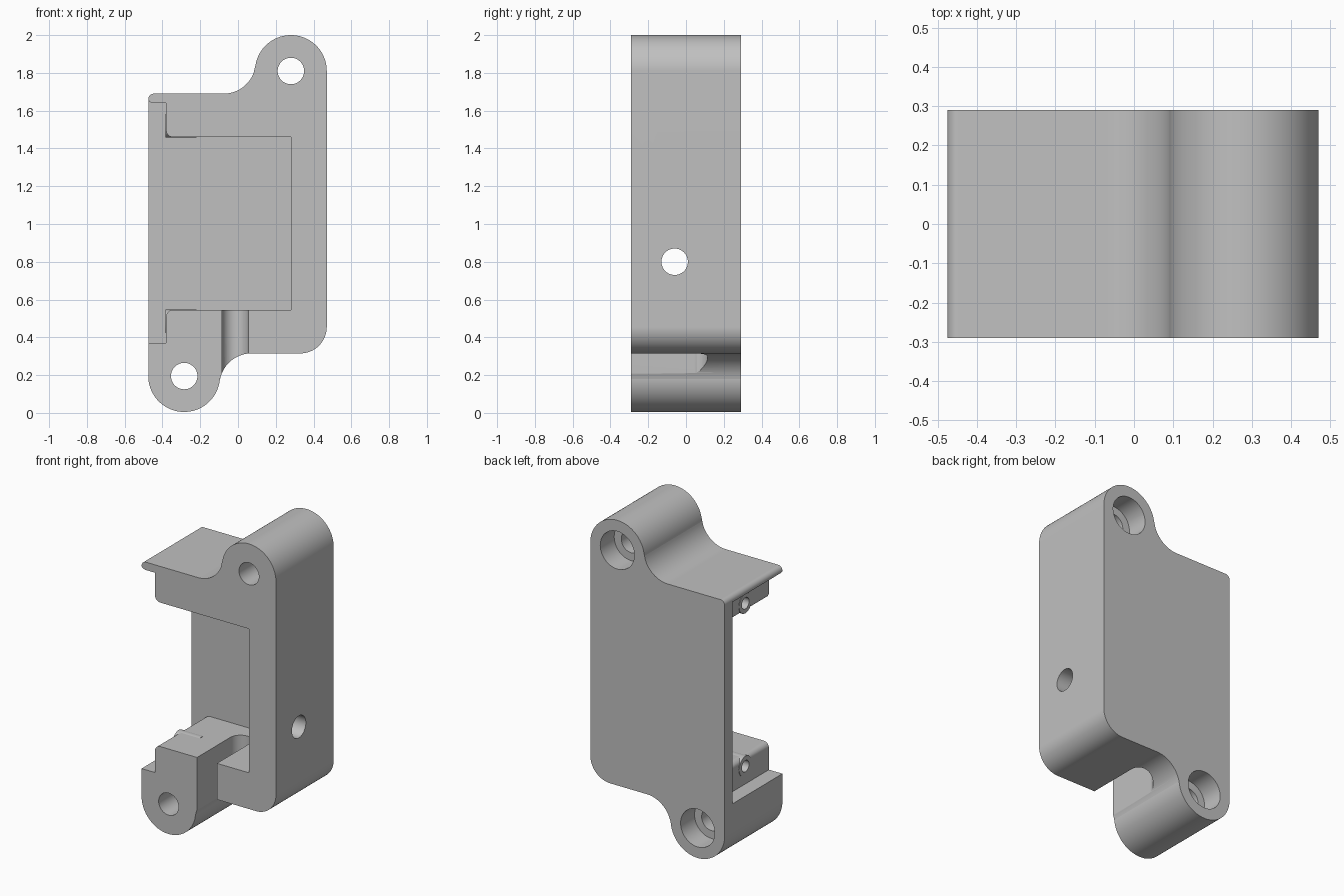
import bpy, bmesh, math
from mathutils import Vector, Matrix

cube = bpy.data.objects.get("Cube")
if cube:
    bpy.data.objects.remove(cube, do_unlink=True)

grey = bpy.data.materials.new("neutral_grey")
grey.use_nodes = True
colour = (0.53, 0.53, 0.53, 1)
grey.diffuse_color = colour
grey.node_tree.nodes["Principled BSDF"].inputs["Base Color"].default_value = colour

HALF = 0.29          # half depth of the housing
UPPER, LOWER = (0.28, 1.81), (-0.285, 0.195)   # mounting ear centres
EAR = 0.19


def arc(centre, radius, start, end, steps=20):
    """Points along an arc, angles in degrees."""
    angles = [math.radians(start + (end - start) * i / steps) for i in range(steps + 1)]
    return [(centre[0] + radius * math.cos(a), centre[1] + radius * math.sin(a)) for a in angles]


def make_object(name, bm):
    bmesh.ops.recalc_face_normals(bm, faces=bm.faces[:])
    mesh = bpy.data.meshes.new(name)
    bm.to_mesh(mesh)
    bm.free()
    mesh.materials.append(grey)
    obj = bpy.data.objects.new(name, mesh)
    bpy.context.collection.objects.link(obj)
    return obj


def prism(name, profile, low, high, axis="Y"):
    """Extrude a profile given in XZ along Y, or in XY along Z."""
    bm = bmesh.new()
    place = (lambda p: (p[0], low, p[1])) if axis == "Y" else (lambda p: (p[0], p[1], low))
    step = Vector((0, high - low, 0)) if axis == "Y" else Vector((0, 0, high - low))
    face = bm.faces.new([bm.verts.new(place(p)) for p in profile])
    grown = bmesh.ops.extrude_face_region(bm, geom=[face])["geom"]
    bmesh.ops.translate(bm, vec=step, verts=[v for v in grown if isinstance(v, bmesh.types.BMVert)])
    return make_object(name, bm)


def rod(name, radius, start, end):
    """Cylinder between two points."""
    start, end = Vector(start), Vector(end)
    span = end - start
    turn = span.to_track_quat("Z", "Y").to_matrix().to_4x4()
    bm = bmesh.new()
    bmesh.ops.create_cone(bm, cap_ends=True, segments=48, radius1=radius, radius2=radius,
                          depth=span.length, matrix=Matrix.Translation((start + end) / 2) @ turn)
    return make_object(name, bm)


# Outer outline: two diagonal ears blended into a slim body
blend = 0.17
rise = math.degrees(math.asin(0.05 / (EAR + blend)))
reach = math.sqrt((EAR + blend) ** 2 - 0.05 ** 2)
outline = arc(UPPER, EAR, 0, 180 + rise, 40)
outline += arc((UPPER[0] - reach, 1.86), blend, -rise, -90)[1:]
outline += arc((-0.445, 1.66), 0.03, 90, 180, 8)
outline += arc(LOWER, EAR, 180, 360 + rise, 40)
outline += arc((LOWER[0] + reach, 0.145), blend, 180 - rise, 90)[1:]
outline += arc((0.33, 0.455), 0.14, -90, 0)
for i, (x, z) in enumerate(outline):
    outline[i] = (max(-0.475, min(0.475, x)), z)
body = prism("housing_body", outline, -HALF, HALF)

# Pocket with the side cover recess, leaving a thin back plate
pocket = [(-0.6, 0.37), (-0.38, 0.37)]
pocket += arc((-0.345, 0.51), 0.035, 180, 90, 8)
pocket += [(0.28, 0.545), (0.28, 1.46)]
pocket += arc((-0.345, 1.495), 0.035, 270, 180, 8)
pocket += [(-0.38, 1.64), (-0.45, 1.64), (-0.468, 1.646), (-0.477, 1.66), (-0.6, 1.66)]
cutters = [prism("pocket_cutter", pocket, -0.4, 0.21)]

# Round-ended cable slot through the lower wall
slot = [(0.055, -0.4)] + arc((-0.015, 0.045), 0.07, 0, 180) + [(-0.085, -0.4)]
cutters.append(prism("cable_slot_cutter", slot, 0.1, 0.6, "Z"))

# Counterbored mounting holes and the side hole
for x, z in (UPPER, LOWER):
    cutters.append(rod("mount_hole_cutter", 0.07, (x, -0.4, z), (x, 0.4, z)))
    cutters.append(rod("counterbore_cutter", 0.12, (x, 0.15, z), (x, 0.4, z)))
cutters.append(rod("side_hole_cutter", 0.07, (0.2, -0.06, 0.8), (0.6, -0.06, 0.8)))

# Screw bosses in the rounded block corners, each with a pilot hole
bosses, pilots = [], []
for z in (0.485, 1.52):
    bosses.append(rod("screw_boss", 0.063, (-0.383, -0.05, z), (-0.22, -0.05, z)))
    pilots.append(rod("pilot_hole_cutter", 0.036, (-0.5, -0.05, z), (-0.24, -0.05, z)))

steps = [(c, "DIFFERENCE") for c in cutters]
steps += [(b, "UNION") for b in bosses] + [(p, "DIFFERENCE") for p in pilots]
for tool, operation in steps:
    tool.hide_render = True
    mod = body.modifiers.new(tool.name, "BOOLEAN")
    mod.operation, mod.solver, mod.object = operation, "EXACT", tool

# Bake the cuts and drop the helpers
bpy.context.view_layer.update()
baked = bpy.data.meshes.new_from_object(body.evaluated_get(bpy.context.evaluated_depsgraph_get()))
body.modifiers.clear()
body.data = baked
body.data.materials.clear()
body.data.materials.append(grey)
for tool, _ in steps:
    bpy.data.objects.remove(tool, do_unlink=True)

# Smooth curved walls, crisp edges
bpy.ops.object.select_all(action="DESELECT")
body.select_set(True)
bpy.context.view_layer.objects.active = body
bpy.ops.object.shade_smooth_by_angle(angle=math.radians(25))
weighted = body.modifiers.new("weighted_normals", "WEIGHTED_NORMAL")
weighted.keep_sharp = True
